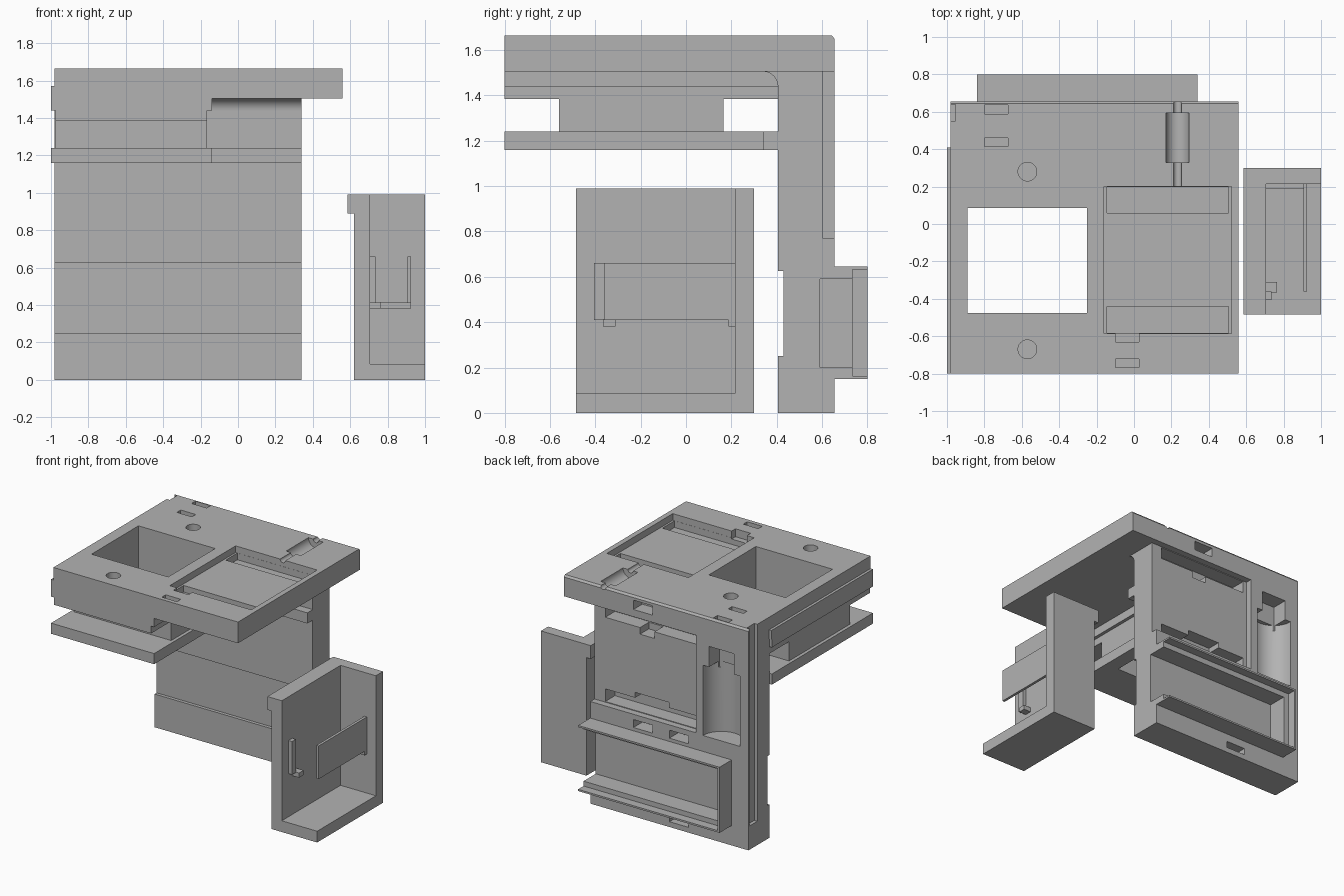
import bpy, bmesh, math
from mathutils import Matrix, Vector

cube = bpy.data.objects.get("Cube")
if cube:
    bpy.data.objects.remove(cube)

grey = bpy.data.materials.new("plain_grey")
grey.use_nodes = True
grey.diffuse_color = (0.45, 0.45, 0.45, 1)
for node in grey.node_tree.nodes:
    if node.type == 'BSDF_PRINCIPLED':
        node.inputs["Base Color"].default_value = (0.45, 0.45, 0.45, 1)


def finish(name, bm):
    bmesh.ops.recalc_face_normals(bm, faces=bm.faces)
    mesh = bpy.data.meshes.new(name)
    bm.to_mesh(mesh)
    bm.free()
    mesh.materials.append(grey)
    ob = bpy.data.objects.new(name, mesh)
    bpy.context.collection.objects.link(ob)
    return ob


def box(name, x, y, z):
    """Box from three (min, max) ranges."""
    bm = bmesh.new()
    size = [r[1] - r[0] for r in (x, y, z)]
    mid = [sum(r) / 2 for r in (x, y, z)]
    m = Matrix.Translation(mid) @ Matrix.Diagonal((*size, 1))
    bmesh.ops.create_cube(bm, size=1, matrix=m)
    return finish(name, bm)


def rod(name, centre, radius, length, axis='Z', sides=48):
    bm = bmesh.new()
    turn = Matrix.Rotation(math.pi / 2, 4, 'X') if axis == 'Y' else Matrix()
    bmesh.ops.create_cone(bm, cap_ends=True, segments=sides, radius1=radius,
                          radius2=radius, depth=length,
                          matrix=Matrix.Translation(centre) @ turn)
    return finish(name, bm)


def side_profile(name, points, x):
    """Extrude a closed (y, z) outline along x."""
    bm = bmesh.new()
    face = bm.faces.new([bm.verts.new((x[0], py, pz)) for py, pz in points])
    new = bmesh.ops.extrude_face_region(bm, geom=[face])["geom"]
    bmesh.ops.translate(bm, vec=Vector((x[1] - x[0], 0, 0)),
                        verts=[v for v in new if isinstance(v, bmesh.types.BMVert)])
    return finish(name, bm)


def boolean(ob, tools, operation='DIFFERENCE'):
    bpy.context.view_layer.objects.active = ob
    for tool in tools:
        mod = ob.modifiers.new("cut", 'BOOLEAN')
        mod.operation, mod.solver, mod.object = operation, 'EXACT', tool
        bpy.ops.object.modifier_apply(modifier=mod.name)
        bpy.data.objects.remove(tool)


def cut_boxes(ob, *ranges):
    boolean(ob, [box("cutter", *r) for r in ranges])


TOP, UNDER, BACK = 1.665, 1.505, 0.655
OUT = TOP + 0.1
REAR = BACK + 0.3
window = ((-0.89, -0.25), (-0.475, 0.085), (1, 2))

# Top plate with its chamfered rear edge
plate = side_profile("top_plate", [(-0.8, UNDER), (BACK, UNDER), (BACK, TOP - 0.015),
                                   (BACK - 0.012, TOP), (-0.8, TOP)], (-0.98, 0.56))
cut_boxes(plate, window,
          ((-0.16, 0.52), (-0.585, 0.2), (TOP - 0.05, OUT)),
          ((-0.145, 0.505), (0.06, 0.199), (TOP - 0.1, OUT)),
          ((-0.145, 0.505), (-0.584, -0.44), (TOP - 0.1, OUT)),
          ((-0.18, -0.02), (0.55, REAR), (1.56, 1.63)),
          ((-1.1, -0.955), (0.55, 0.64), (1, OUT)))
# Small latch pockets in the plate
for px, py in ((-0.737, 0.612), (-0.737, 0.437), (-0.035, -0.607), (-0.035, -0.745)):
    cut_boxes(plate, ((px - 0.063, px + 0.063), (py - 0.023, py + 0.023), (TOP - 0.06, OUT)))
# Blind pin holes, and the lying cylinder recess with its thin shaft
boolean(plate, [rod("cutter", (-0.57, y, TOP), 0.05, 0.2) for y in (0.28, -0.67)])
boolean(plate, [rod("cutter", (0.233, 0.462, TOP), 0.062, 0.265, 'Y'),
                rod("cutter", (0.233, 0.425, TOP), 0.022, 0.46, 'Y', 24)])

# Back wall with the shallow front groove
wall = box("back_wall", (-0.98, 0.34), (0.405, BACK), (0, UNDER))
cut_boxes(wall, ((-2, 2), (0.3, 0.43), (0.25, 0.625)),
          # panel recess and its two deep end slots
          ((-0.54, 1), (0.605, REAR), (0.77, 1.6)),
          ((-0.51, 0.25), (0.49, REAR), (1.41, 1.5)),
          ((-0.51, 0.25), (0.49, REAR), (0.775, 0.87)),
          ((-0.16, -0.04), (0.5, REAR), (1.36, 1.45)),
          ((-0.28, 0.0), (0.5, REAR), (0.83, 0.91)),
          # latch holes
          ((-0.18, -0.02), (0.55, REAR), (0.67, 0.73)),
          ((-0.48, -0.32), (0.55, REAR), (0.67, 0.73)),
          ((-0.48, -0.32), (0.55, REAR), (0.04, 0.09)),
          # window above the round recess, edge groove, rail channel
          ((-0.86, -0.65), (0.53, REAR), (1.25, 1.45)),
          ((-1.1, -0.955), (0.55, 0.64), (0.18, 2)),
          ((-0.78, 1), (0.59, REAR), (0.2, 0.59)))
boolean(wall, [rod("cutter", (-0.755, BACK, 1.03), 0.155, 0.53)])

# Rear rail channel, open at one end
rail = box("rail_channel", (-0.84, 0.34), (BACK - 0.002, 0.8), (0.15, 0.645))
cut_boxes(rail, ((-0.78, 1), (0.5, 1), (0.2, 0.59)),
          ((-0.825, 1), (0.735, 1), (0.163, 0.632)))

# Rounded inside corner between the wall and the plate
radius = 0.065
arc = [(0.34 + radius * math.sin(a), UNDER - radius + radius * math.cos(a))
       for a in [i * math.pi / 24 for i in range(13)]]
fillet = side_profile("corner_fillet", arc + [(0.42, UNDER - radius), (0.42, UNDER),], (-0.165, 0.34))
box("wall_ledge", (-0.14, 0.34), (0.34, 0.41), (1.16, 1.24))

# Window carrier below the plate: flange, body, narrow neck and foot
carrier = [
    box("carrier_flange", (-1, -0.14), (-0.8, 0.405), (1.44, UNDER)),
    box("carrier_body", (-0.975, -0.165), (-0.8, 0.405), (1.385, 1.44)),
    box("carrier_neck", (-0.975, -0.165), (-0.56, 0.165), (1.24, 1.385)),
    box("carrier_foot", (-1, -0.14), (-0.8, 0.405), (1.16, 1.24)),
]
for part in carrier:
    cut_boxes(part, window)
box("flange_strip", (-1, -0.975), (-0.8, 0.41), (1.5, 1.57))

# Separate side bracket: three walls and a lip
box("bracket_side", (0.62, 0.705), (-0.485, 0.3), (0, 0.99))
box("bracket_back", (0.7, 1), (0.215, 0.3), (0, 0.99))
box("bracket_floor", (0.7, 1), (-0.485, 0.22), (0, 0.085))
box("bracket_lip", (0.585, 0.625), (-0.485, 0.3), (0.89, 0.99))

# Guides inside the bracket
box("guide_panel", (0.905, 0.925), (-0.36, 0.22), (0.41, 0.66))
box("guide_post", (0.7, 0.735), (-0.405, -0.36), (0.41, 0.66))
box("guide_foot", (0.7, 0.765), (-0.365, -0.31), (0.38, 0.415))
box("guide_bar", (0.7, 0.925), (0.188, 0.22), (0.38, 0.415))

# Smooth only the round surfaces
bpy.ops.object.select_all(action='DESELECT')
for ob in (plate, wall, fillet):
    ob.select_set(True)
bpy.context.view_layer.objects.active = wall
bpy.ops.object.shade_smooth_by_angle(angle=math.radians(30))
